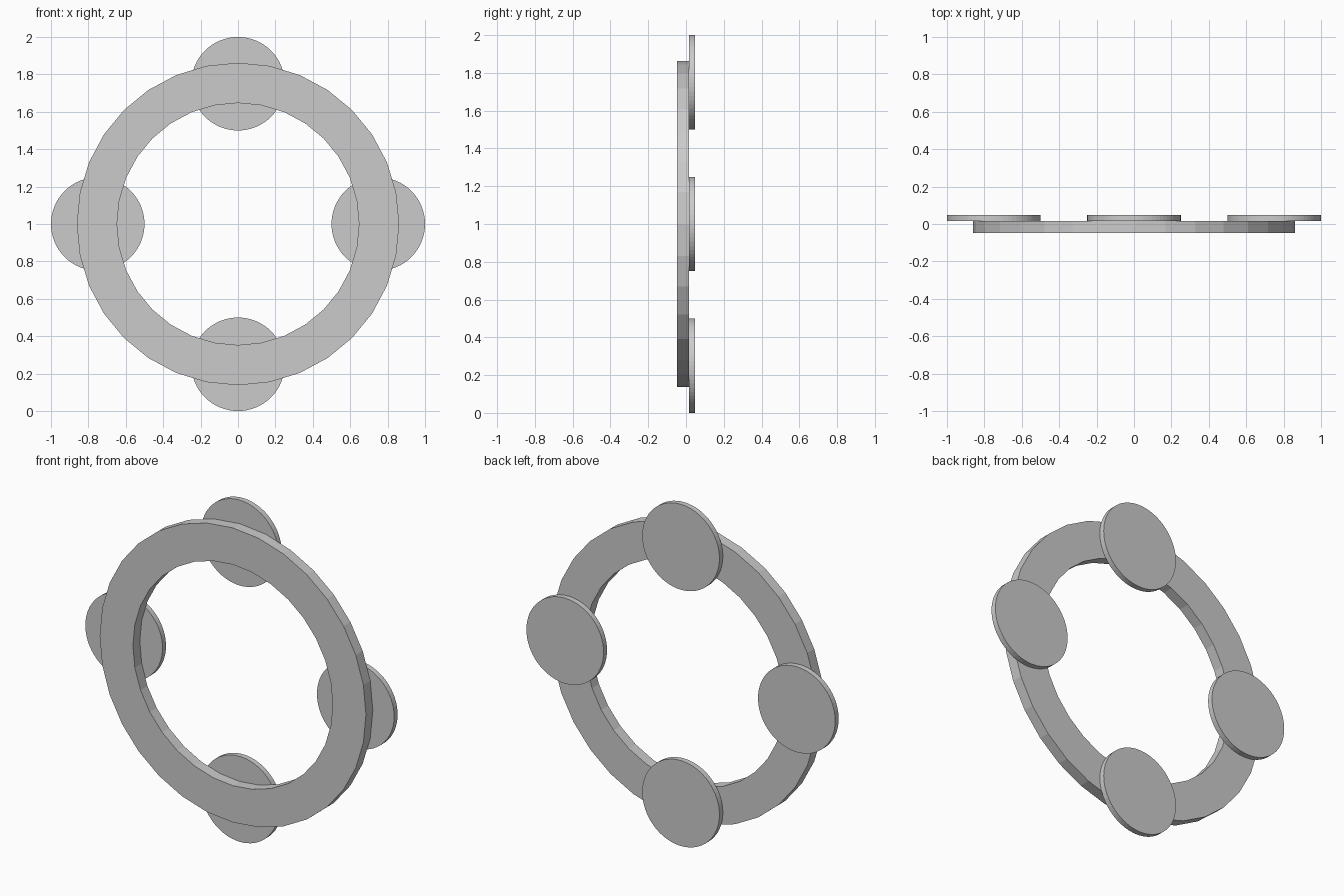
import bpy, bmesh, math
from mathutils import Matrix

cube = bpy.data.objects.get("Cube")
if cube:
    bpy.data.objects.remove(cube, do_unlink=True)

SIDES = 32
CENTRE_Z = 1.0
RING_FRONT, RING_BACK, DISC_BACK = -0.048, 0.016, 0.048

grey = bpy.data.materials.new("light grey")
grey.use_nodes = True
grey.diffuse_color = (0.6, 0.6, 0.6, 1)
grey.node_tree.nodes["Principled BSDF"].inputs["Base Color"].default_value = grey.diffuse_color


def add_object(name, bm):
    bmesh.ops.recalc_face_normals(bm, faces=bm.faces[:])
    mesh = bpy.data.meshes.new(name)
    bm.to_mesh(mesh)
    bm.free()
    mesh.materials.append(grey)
    obj = bpy.data.objects.new(name, mesh)
    bpy.context.collection.objects.link(obj)
    return obj


# Flat ring: a rectangular section spun around the y axis
def make_ring(name, inner, outer):
    bm = bmesh.new()
    section = [(inner, RING_FRONT), (outer, RING_FRONT), (outer, RING_BACK), (inner, RING_BACK)]
    verts = [bm.verts.new((r, y, CENTRE_Z)) for r, y in section]
    edges = [bm.edges.new((verts[i], verts[(i + 1) % 4])) for i in range(4)]
    bmesh.ops.spin(bm, geom=verts + edges, cent=(0, 0, CENTRE_Z), axis=(0, 1, 0),
                   angle=math.tau, steps=SIDES, use_merge=True)
    bmesh.ops.remove_doubles(bm, verts=bm.verts[:], dist=0.0001)
    return add_object(name, bm)


# Round plate standing against the back of the ring
def make_disc(name, x, z, radius):
    bm = bmesh.new()
    place = Matrix.Translation((x, (RING_BACK + DISC_BACK) / 2, z)) @ Matrix.Rotation(math.pi / 2, 4, "X")
    bmesh.ops.create_cone(bm, cap_ends=True, segments=SIDES * 2, radius1=radius, radius2=radius,
                          depth=DISC_BACK - RING_BACK, matrix=place)
    return add_object(name, bm)


make_ring("ring", 0.647, 0.862)
for index, side in enumerate(("left", "top", "right", "bottom")):
    angle = index * math.pi / 2
    make_disc(side + "_disc", 0.75 * math.cos(angle), CENTRE_Z + 0.75 * math.sin(angle), 0.25)
